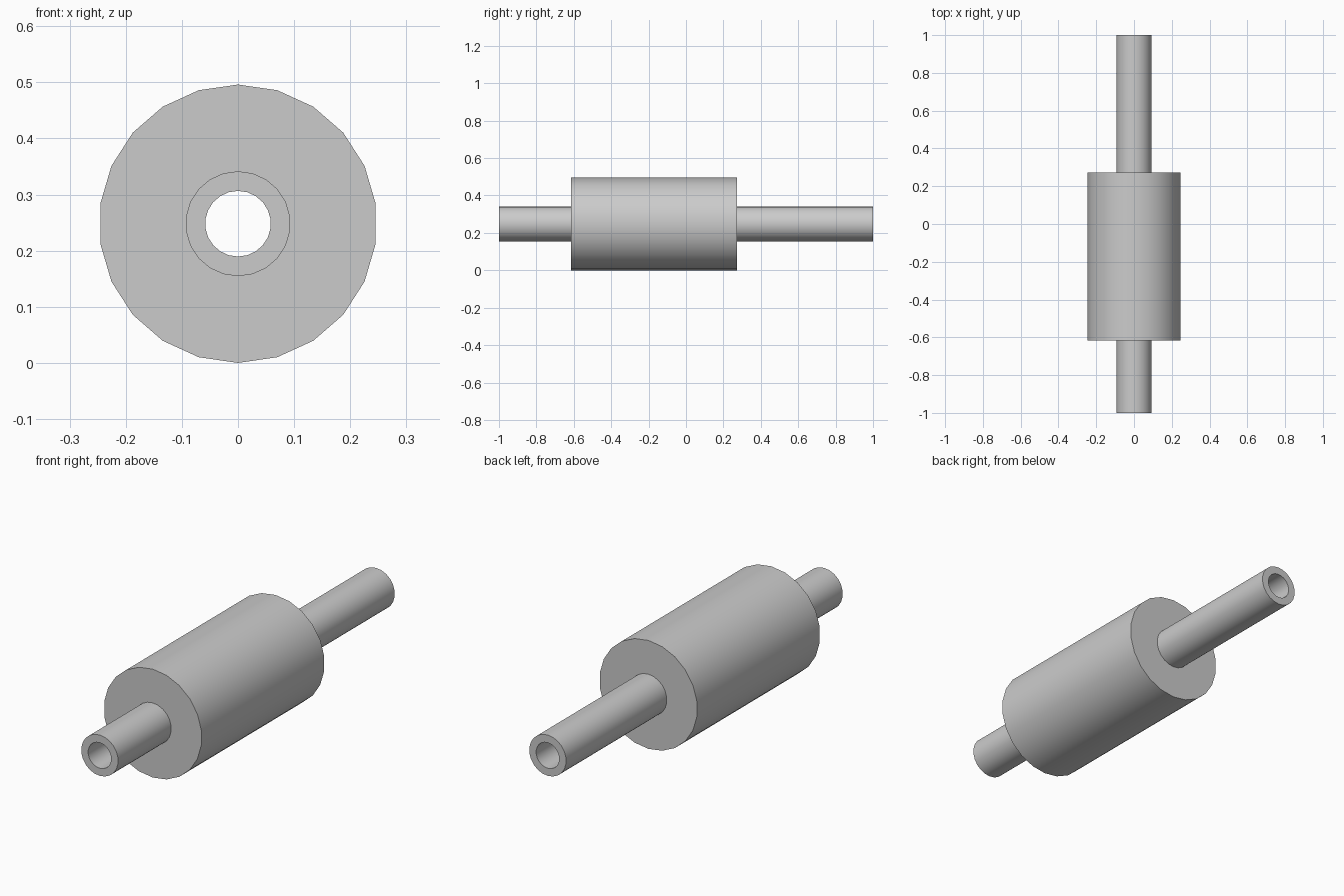
import bpy, bmesh, math
from mathutils import Matrix, Vector

cube = bpy.data.objects.get("Cube")
if cube:
    bpy.data.objects.remove(cube, do_unlink=True)

SIDES = 22
OUTER, TUBE, BORE = 0.248, 0.0935, 0.0585
FRONT, BACK = -0.616, 0.272

# Plain grey metal
metal = bpy.data.materials.new("grey metal")
metal.use_nodes = True
grey = (0.6, 0.6, 0.6, 1.0)
metal.diffuse_color = grey
metal.node_tree.nodes["Principled BSDF"].inputs["Base Color"].default_value = grey


def lathe(name, profile):
    """Revolve a closed (radius, y) profile around the y axis."""
    bm = bmesh.new()
    rings = []
    for i in range(SIDES):
        turn = Matrix.Rotation(math.tau * i / SIDES, 3, 'Y')
        rings.append([bm.verts.new(turn @ Vector((0, y, r))) for r, y in profile])
    n = len(profile)
    for i in range(SIDES):
        a, b = rings[i], rings[(i + 1) % SIDES]
        for j in range(n):
            k = (j + 1) % n
            bm.faces.new((a[j], a[k], b[k], b[j]))
    bmesh.ops.recalc_face_normals(bm, faces=bm.faces)
    mesh = bpy.data.meshes.new(name)
    bm.to_mesh(mesh)
    bm.free()
    mesh.materials.append(metal)
    obj = bpy.data.objects.new(name, mesh)
    obj.location.z = OUTER
    bpy.context.collection.objects.link(obj)
    bpy.ops.object.select_all(action='DESELECT')
    obj.select_set(True)
    bpy.context.view_layer.objects.active = obj
    bpy.ops.object.shade_smooth_by_angle(angle=math.radians(30))
    return obj


# Wide drum and hollow shaft, turned as one piece with a bore right through
lathe("roller_with_hollow_shaft", [
    (BORE, -1), (TUBE, -1), (TUBE, FRONT), (OUTER, FRONT),
    (OUTER, BACK), (TUBE, BACK), (TUBE, 1), (BORE, 1),
])
